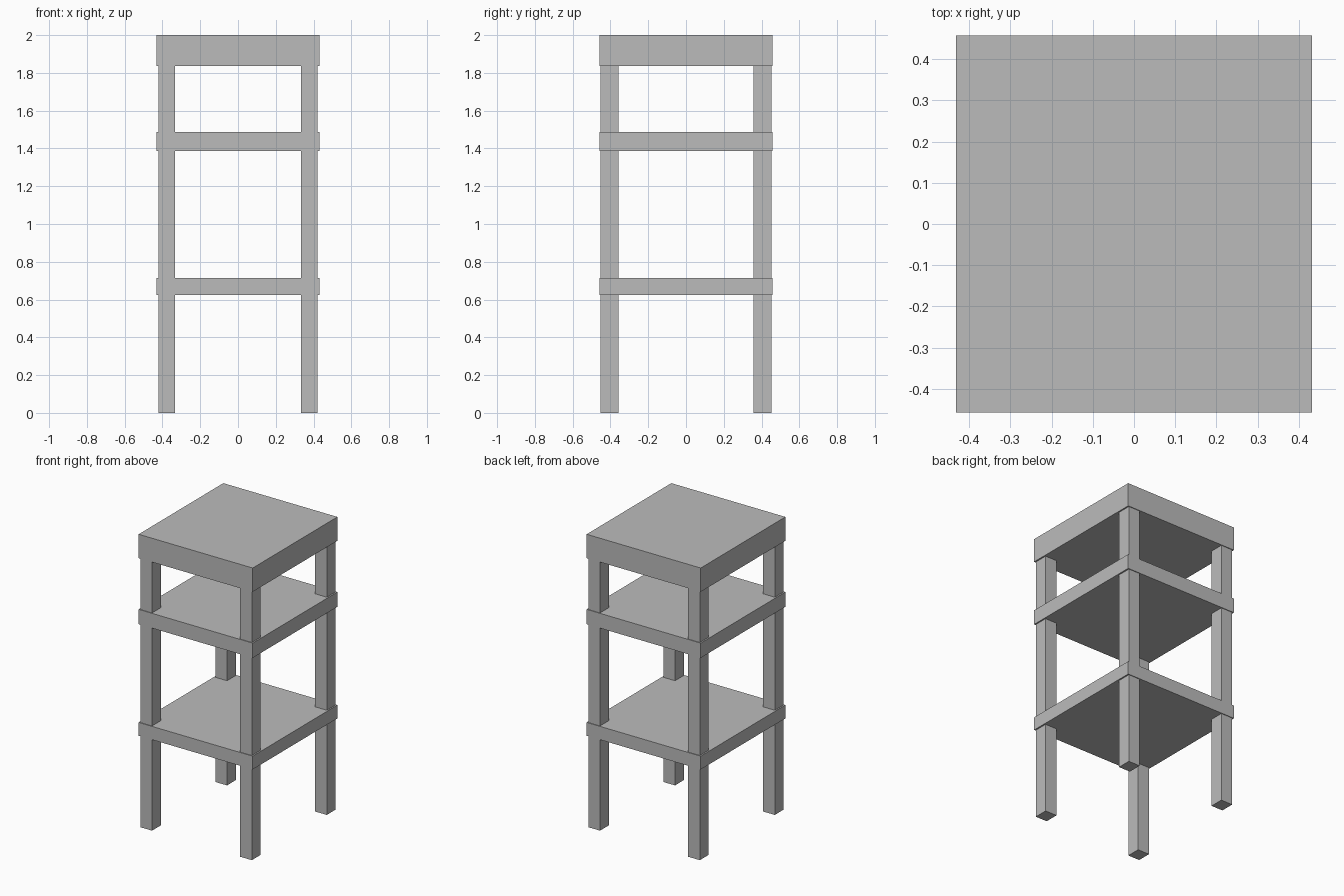
import bpy

cube = bpy.data.objects.get("Cube")
if cube:
    bpy.data.objects.remove(cube, do_unlink=True)

grey = bpy.data.materials.new("plain grey")
grey.use_nodes = True
colour = (0.5, 0.5, 0.5, 1)
grey.diffuse_color = colour
for node in grey.node_tree.nodes:
    if node.type == 'BSDF_PRINCIPLED':
        node.inputs["Base Color"].default_value = colour


def box(name, low, high):
    """Axis-aligned box between two corners."""
    centre = [(a + b) / 2 for a, b in zip(low, high)]
    bpy.ops.mesh.primitive_cube_add(size=1, location=centre)
    obj = bpy.context.object
    obj.name = name
    obj.scale = [b - a for a, b in zip(low, high)]
    bpy.ops.object.transform_apply(location=False, rotation=False, scale=True)
    obj.data.materials.append(grey)
    return obj


# Thick top and two thinner shelves, slightly overhanging the legs
half_x, half_y = 0.431, 0.457
for name, bottom, top in (("top_slab", 1.837, 2.0),
                          ("upper_shelf", 1.386, 1.487),
                          ("lower_shelf", 0.624, 0.715)):
    box(name, (-half_x, -half_y, bottom), (half_x, half_y, top))

# Four corner legs running from the floor up into the top
inner_x, outer_x = 0.333, 0.421
inner_y, outer_y = 0.357, 0.452
for side, sx in (("right", -1), ("left", 1)):
    for end, sy in (("front", -1), ("back", 1)):
        xs = sorted((sx * inner_x, sx * outer_x))
        ys = sorted((sy * inner_y, sy * outer_y))
        box(f"{end}_{side}_leg", (xs[0], ys[0], 0), (xs[1], ys[1], 1.85))
